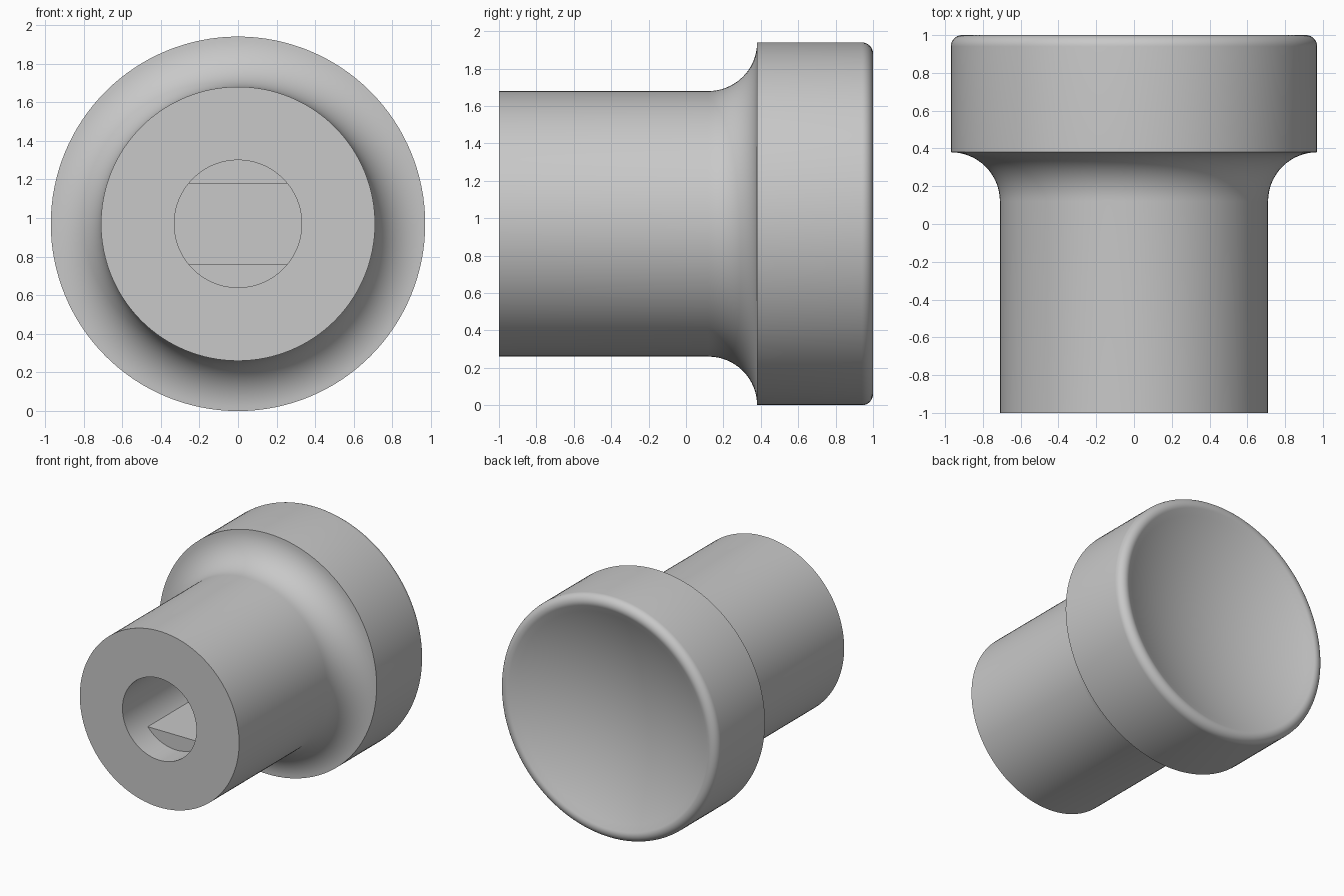
import bpy
import bmesh
from math import sin, cos, asin, pi, radians

cube = bpy.data.objects.get("Cube")
if cube:
    bpy.data.objects.remove(cube)

AXIS_Z = 0.97      # height of the knob's axis
BIG, STEM, BORE = 0.97, 0.71, 0.33
STEP_Y, BORE_END = -0.785, 0.0
FLAT = 0.21        # half height of the slot between the flats

grey = bpy.data.materials.new("plain grey")
grey.use_nodes = True
grey.diffuse_color = (0.58, 0.58, 0.58, 1)
grey.node_tree.nodes["Principled BSDF"].inputs["Base Color"].default_value = grey.diffuse_color


def finish(bm, name):
    """Turn a bmesh into a smooth object with sharp corners."""
    bmesh.ops.recalc_face_normals(bm, faces=bm.faces)
    mesh = bpy.data.meshes.new(name)
    bm.to_mesh(mesh)
    bm.free()
    mesh.materials.append(grey)
    obj = bpy.data.objects.new(name, mesh)
    obj.location.z = AXIS_Z
    bpy.context.collection.objects.link(obj)
    bpy.ops.object.select_all(action='DESELECT')
    obj.select_set(True)
    bpy.context.view_layer.objects.active = obj
    bpy.ops.object.shade_smooth_by_angle(angle=radians(30))
    return obj


def arc(cr, cy, radius, start, end, steps):
    """Points (radius, y) on an arc, angles in degrees."""
    angles = [radians(start + (end - start) * i / steps) for i in range(steps + 1)]
    return [(cr + radius * cos(a), cy + radius * sin(a)) for a in angles]


# Knob body: bore, stem, concave shoulder, head, rounded rim and dished back
rim, lean = 0.06, 25
rim_r, rim_y = BIG - rim, 1 - rim
dish_r = (rim_r - rim * sin(radians(lean))) / sin(radians(lean))
dish_y = rim_y + rim * cos(radians(lean)) + dish_r * cos(radians(lean))
shoulder = BIG - STEM

profile = [(0, BORE_END), (BORE, BORE_END), (BORE, -1), (STEM, -1)]
profile += arc(BIG, 0.38 - shoulder, shoulder, 180, 90, 16)
profile += arc(rim_r, rim_y, rim, 0, 90 + lean, 12)
profile += arc(0, dish_y, dish_r, lean - 90, -90, 16)[1:]

bm = bmesh.new()
verts = [bm.verts.new((r, y, 0)) for r, y in profile]
edges = [bm.edges.new(pair) for pair in zip(verts, verts[1:])]
bmesh.ops.spin(bm, geom=verts + edges, cent=(0, 0, 0), axis=(0, 1, 0),
               angle=2 * pi, steps=128, use_merge=True)
bmesh.ops.remove_doubles(bm, verts=bm.verts, dist=0.0001)
finish(bm, "knob_body")

# Two flats inside the bore, set back from the mouth
outer = BORE + 0.005
tilt = asin(FLAT / outer)
for side, name in ((1, "upper_bore_flat"), (-1, "lower_bore_flat")):
    bm = bmesh.new()
    angles = [tilt + (pi - 2 * tilt) * i / 32 for i in range(33)]
    face = bm.faces.new([bm.verts.new((outer * cos(a), STEP_Y, side * outer * sin(a)))
                         for a in angles])
    extruded = bmesh.ops.extrude_face_region(bm, geom=[face], use_keep_orig=True)
    moved = [v for v in extruded["geom"] if isinstance(v, bmesh.types.BMVert)]
    bmesh.ops.translate(bm, verts=moved, vec=(0, BORE_END - STEP_Y + 0.01, 0))
    finish(bm, name)
